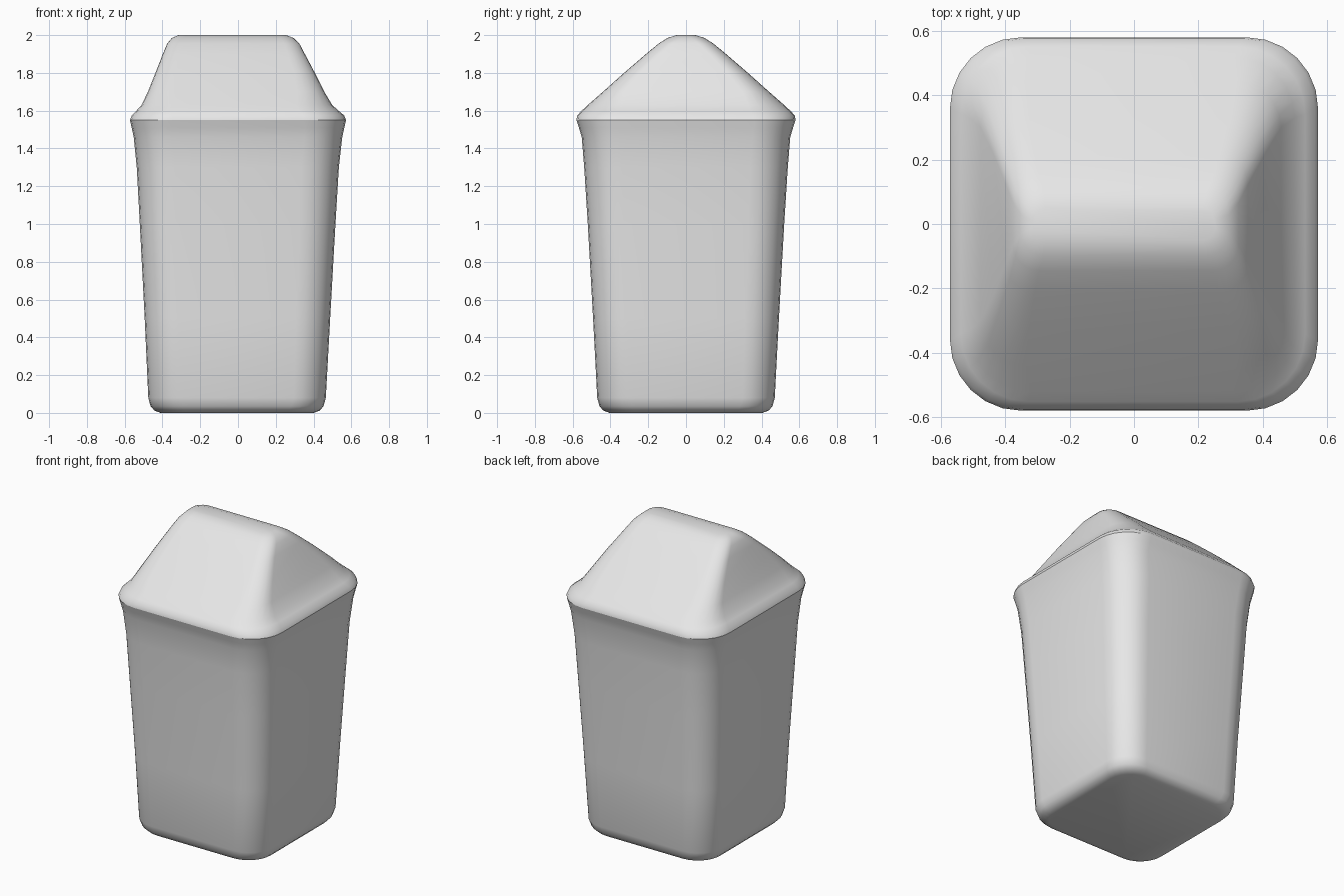
import bpy, bmesh, math

if "Cube" in bpy.data.objects:
    bpy.data.objects.remove(bpy.data.objects["Cube"])

grey = bpy.data.materials.new("plain_grey")
grey.diffuse_color = (0.8, 0.8, 0.8, 1)
grey.use_nodes = True
grey.node_tree.nodes["Principled BSDF"].inputs["Base Color"].default_value = grey.diffuse_color


def rounded_rect(cx, hx, hy, r, z, seg=6):
    """Outline of a rectangle with rounded corners, counter-clockwise."""
    r = min(r, hx * 0.95, hy * 0.95)
    pts = []
    for q, (sx, sy) in enumerate([(1, 1), (-1, 1), (-1, -1), (1, -1)]):
        for i in range(seg + 1):
            a = math.pi / 2 * (q + i / seg)
            pts.append((cx + sx * (hx - r) + r * math.cos(a),
                        sy * (hy - r) + r * math.sin(a), z))
    return pts


def loft(name, sections, cap_bottom=False, cap_top=False, angle=50):
    """Skin a stack of (z, centre x, half width, half depth, radius) sections."""
    bm = bmesh.new()
    rings = [[bm.verts.new(p) for p in rounded_rect(cx, hx, hy, r, z)]
             for z, cx, hx, hy, r in sections]
    for a, b in zip(rings, rings[1:]):
        n = len(a)
        for i in range(n):
            j = (i + 1) % n
            bm.faces.new((a[i], a[j], b[j], b[i]))
    if cap_bottom:
        bm.faces.new(rings[0][::-1])
    if cap_top:
        bm.faces.new(rings[-1])
    mesh = bpy.data.meshes.new(name)
    bm.to_mesh(mesh)
    bm.free()
    mesh.materials.append(grey)
    ob = bpy.data.objects.new(name, mesh)
    bpy.context.collection.objects.link(ob)
    bpy.ops.object.select_all(action='DESELECT')
    ob.select_set(True)
    bpy.context.view_layer.objects.active = ob
    bpy.ops.object.shade_smooth_by_angle(angle=math.radians(angle))
    return ob


# Tapered bin body with rounded foot and flared rim
loft("bin_body", [
    (0.00, -0.005, 0.405, 0.405, 0.14),
    (0.012, -0.005, 0.437, 0.437, 0.16),
    (0.035, -0.005, 0.458, 0.458, 0.17),
    (0.08, -0.005, 0.470, 0.470, 0.17),
    (0.50, -0.003, 0.491, 0.492, 0.18),
    (1.00, -0.002, 0.518, 0.520, 0.19),
    (1.30, -0.001, 0.535, 0.539, 0.20),
    (1.46, 0.0, 0.552, 0.552, 0.20),
    (1.51, 0.0, 0.563, 0.567, 0.21),
    (1.55, 0.0, 0.572, 0.580, 0.22),
], cap_bottom=True)

# Wedge lid rising to a short rounded ridge
loft("wedge_lid", [
    (1.55, 0.0, 0.572, 0.580, 0.22),
    (1.575, 0.0, 0.562, 0.576, 0.22),
    (1.60, -0.003, 0.535, 0.552, 0.21),
    (1.63, -0.006, 0.505, 0.520, 0.19),
    (1.70, -0.010, 0.467, 0.440, 0.14),
    (1.80, -0.015, 0.422, 0.328, 0.11),
    (1.90, -0.022, 0.376, 0.212, 0.09),
    (1.955, -0.025, 0.350, 0.145, 0.08),
    (1.985, -0.028, 0.322, 0.098, 0.07),
    (2.00, -0.030, 0.285, 0.050, 0.04),
], cap_top=True, angle=60)
